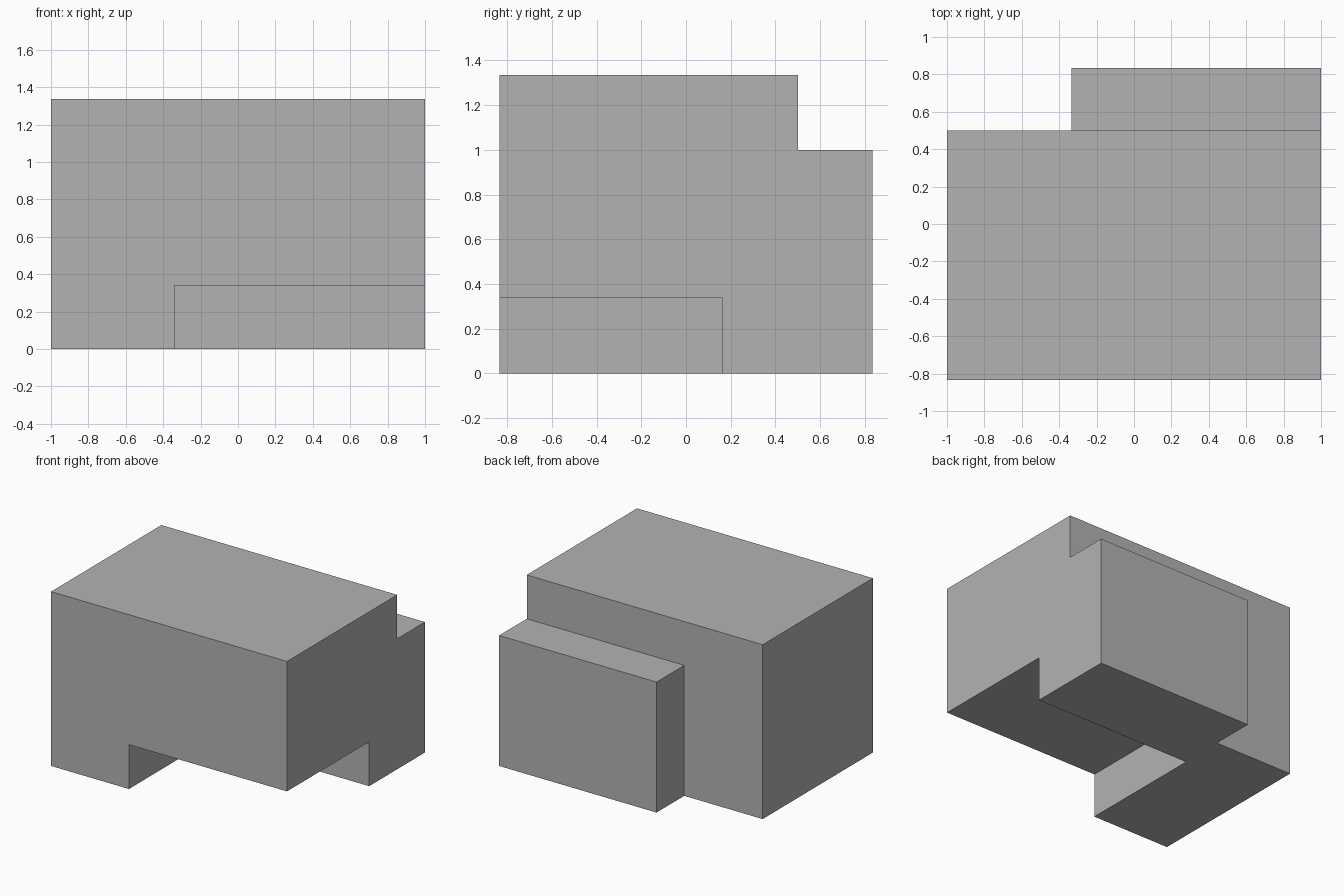
import bpy, bmesh, math
from mathutils import Vector

cube = bpy.data.objects.get("Cube")
if cube:
    bpy.data.objects.remove(cube, do_unlink=True)

grey = bpy.data.materials.new("plain grey")
grey.use_nodes = True
colour = (0.45, 0.45, 0.45, 1)
grey.diffuse_color = colour
grey.node_tree.nodes["Principled BSDF"].inputs["Base Color"].default_value = colour


def box(name, low, high):
    """Box spanning two opposite corners."""
    low, high = Vector(low), Vector(high)
    bm = bmesh.new()
    bmesh.ops.create_cube(bm, size=1)
    bmesh.ops.scale(bm, vec=high - low, verts=bm.verts)
    bmesh.ops.translate(bm, vec=(low + high) / 2, verts=bm.verts)
    mesh = bpy.data.meshes.new(name)
    bm.to_mesh(mesh)
    bm.free()
    mesh.materials.append(grey)
    obj = bpy.data.objects.new(name, mesh)
    bpy.context.collection.objects.link(obj)
    return obj


def combine(target, helper, operation):
    """Bake a boolean into the target and discard the helper."""
    helper.hide_render = True
    mod = target.modifiers.new(operation.lower(), 'BOOLEAN')
    mod.object, mod.operation, mod.solver = helper, operation, 'EXACT'
    graph = bpy.context.evaluated_depsgraph_get()
    graph.update()
    mesh = bpy.data.meshes.new_from_object(target.evaluated_get(graph))
    target.modifiers.clear()
    target.data = mesh
    bpy.data.objects.remove(helper, do_unlink=True)


SIDE, FRONT, BACK, STEP, TOP = 1.0, -0.835, 0.835, 0.5, 1.336

# Main body with a lower shoulder on the back
block = box("notched_block", (-SIDE, FRONT, 0), (SIDE, STEP, TOP))
shoulder = box("back_shoulder", (-0.335, 0.3, 0), (SIDE, BACK, 1.0))
combine(block, shoulder, 'UNION')

# Notch under the front left corner
notch = box("notch_cutter", (-0.34, -1.2, -0.2), (1.2, 0.16, 0.34))
combine(block, notch, 'DIFFERENCE')

# Merge coplanar faces
bm = bmesh.new()
bm.from_mesh(block.data)
bmesh.ops.remove_doubles(bm, verts=bm.verts, dist=0.0001)
bmesh.ops.dissolve_limit(bm, angle_limit=math.radians(1), verts=bm.verts, edges=bm.edges)
bmesh.ops.recalc_face_normals(bm, faces=bm.faces)
bm.to_mesh(block.data)
bm.free()
block.data.name = "notched_block"
